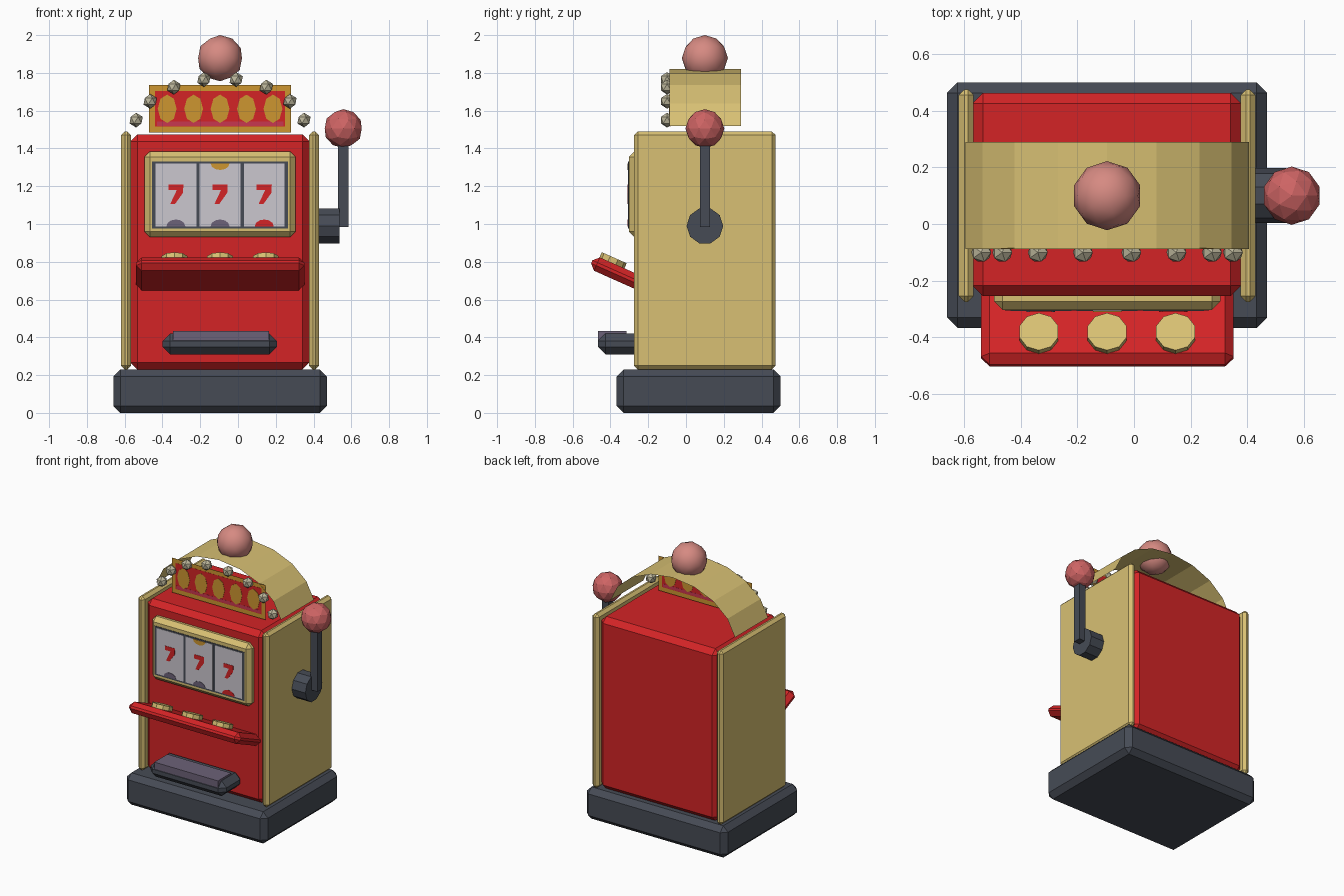
import bpy, bmesh, math
from mathutils import Matrix

if "Cube" in bpy.data.objects:
    bpy.data.objects.remove(bpy.data.objects["Cube"])

CX = -0.095  # cabinet centre line


def mat(name, r, g, b):
    m = bpy.data.materials.new(name)
    lin = lambda c: (c / 255 / 12.92) if c <= 10 else ((c / 255 + 0.055) / 1.055) ** 2.4
    m.diffuse_color = (lin(r), lin(g), lin(b), 1)
    m.use_nodes = True
    m.node_tree.nodes["Principled BSDF"].inputs["Base Color"].default_value = m.diffuse_color
    return m


RED = mat("red", 212, 36, 38)
GOLD = mat("gold", 216, 192, 115)
DARK = mat("dark_grey", 70, 75, 85)
PINK = mat("lever_pink", 206, 100, 100)
ROSE = mat("lamp_rose", 214, 138, 130)
CREAM = mat("bulb_cream", 188, 182, 155)
PURPLE = mat("tray_purple", 108, 98, 120)
ORANGE = mat("sign_orange", 205, 150, 48)
WHITE = mat("reel_white", 203, 199, 207)
CRIMSON = mat("sign_crimson", 200, 55, 80)


def finish(name, bm, material, matrix=None):
    if matrix:
        bm.transform(matrix)
    bmesh.ops.recalc_face_normals(bm, faces=bm.faces)
    me = bpy.data.meshes.new(name)
    bm.to_mesh(me)
    bm.free()
    me.materials.append(material)
    ob = bpy.data.objects.new(name, me)
    bpy.context.collection.objects.link(ob)
    return ob


def box(name, x, y, z, material, bevel=0.0, tilt=0.0):
    """Chamfered box from (min, max) ranges, tilted about its own x axis."""
    bm = bmesh.new()
    bmesh.ops.create_cube(bm, size=1)
    size = [b - a for a, b in (x, y, z)]
    bmesh.ops.scale(bm, vec=size, verts=bm.verts)
    if bevel:
        bmesh.ops.bevel(bm, geom=bm.edges[:], offset=bevel, segments=1,
                        affect='EDGES', profile=0.5)
    centre = [(a + b) / 2 for a, b in (x, y, z)]
    return finish(name, bm, material,
                  Matrix.Translation(centre) @ Matrix.Rotation(tilt, 4, 'X'))


def cylinder(name, centre, r, depth, sides, rot, material):
    bm = bmesh.new()
    bmesh.ops.create_cone(bm, cap_ends=True, segments=sides, radius1=r, radius2=r, depth=depth)
    return finish(name, bm, material, Matrix.Translation(centre) @ rot)


def ball(name, centre, r, subdiv, material):
    bm = bmesh.new()
    bmesh.ops.create_icosphere(bm, subdivisions=subdiv, radius=r)
    return finish(name, bm, material, Matrix.Translation(centre))


def plate(name, pts, y0, y1, material):
    """Thin flat plate with an (x, z) outline."""
    bm = bmesh.new()
    f = bm.faces.new([bm.verts.new((x, y0, z)) for x, z in pts])
    ext = bmesh.ops.extrude_face_region(bm, geom=[f])['geom']
    bmesh.ops.translate(bm, vec=(0, y1 - y0, 0),
                        verts=[v for v in ext if isinstance(v, bmesh.types.BMVert)])
    return finish(name, bm, material)


def arc(cx, cz, a, b, start, end, n):
    angles = [math.radians(start + (end - start) * i / n) for i in range(n + 1)]
    return [(cx + a * math.cos(t), cz + b * math.sin(t)) for t in angles]


# Cabinet: plinth, body, side panels
box("base", (-0.66, 0.47), (-0.367, 0.50), (0, 0.23), DARK, 0.037)
box("cabinet_body", (-0.57, 0.378), (-0.255, 0.463), (0.23, 1.475), RED, 0.037)
for side, s in (("left", -1), ("right", 1)):
    x = CX + s * 0.4975
    box(side + "_side_panel", (x - 0.0265, x + 0.0265), (-0.275, 0.475), (0.23, 1.49), GOLD, 0.02)

# Reel window: bevelled frame, dark screen, three reels with symbols
box("screen_frame", (-0.495, 0.305), (-0.303, -0.2), (0.93, 1.385), GOLD, 0.03)
box("screen", (-0.455, 0.265), (-0.306, -0.29), (0.977, 1.33), DARK)
for i, x in enumerate((-0.329, CX, 0.139)):
    tag = str(i + 1)
    box("reel_" + tag, (x - 0.108, x + 0.108), (-0.308, -0.30), (0.988, 1.32), WHITE)
    blade = [(x - 0.04, 1.21), (x + 0.04, 1.21), (x + 0.038, 1.165),
             (x - 0.005, 1.105), (x - 0.03, 1.105), (x + 0.005, 1.18), (x - 0.04, 1.18)]
    plate("reel_symbol_" + tag, blade, -0.310, -0.305, RED)
    plate("reel_lower_symbol_" + tag, arc(x, 0.988, 0.05, 0.036, 0, 180, 6),
          -0.310, -0.305, RED if i == 2 else PURPLE)
    if i == 1:
        plate("reel_upper_symbol", arc(x, 1.32, 0.05, 0.034, 180, 360, 6),
              -0.310, -0.305, ORANGE)

# Tilted button shelf and three buttons
TILT = math.radians(-24)
c, s = math.cos(TILT), math.sin(TILT)
fy, fz = -0.499, 0.80            # middle of the shelf's front face
sy, sz = fy + 0.17 * c, fz + 0.17 * s
box("button_shelf", (-0.54, 0.352), (sy - 0.17, sy + 0.17), (sz - 0.0385, sz + 0.0385),
    RED, 0.03, TILT)
along, up = 0.10, 0.05
for i, x in enumerate((-0.336, CX, 0.147)):
    cylinder("button_%d" % (i + 1),
             (x, fy + along * c - up * s, fz + along * s + up * c),
             0.072, 0.036, 10, Matrix.Rotation(TILT, 4, 'X'), GOLD)

# Coin tray
box("coin_tray", (-0.40, 0.207), (-0.467, -0.23), (0.31, 0.42), DARK, 0.04)
box("coin_tray_lining", (-0.345, 0.165), (-0.465, -0.315), (0.37, 0.433), PURPLE)

# Pull lever on the right side
cylinder("lever_hub", (0.475, 0.10, 0.99), 0.097, 0.125, 10,
         Matrix.Rotation(math.pi / 2, 4, 'Y'), DARK)
box("lever_rod", (0.53, 0.585), (0.073, 0.127), (0.985, 1.45), DARK)
ball("lever_knob", (0.557, 0.10, 1.505), 0.103, 2, PINK)

# Arched top: a thin open sheet
bm = bmesh.new()
rows = [(bm.verts.new((x, -0.088, z)), bm.verts.new((x, 0.29, z)))
        for x, z in arc(CX, 1.457, 0.508, 0.363, 10, 170, 8)]
for (a, b), (d, e) in zip(rows, rows[1:]):
    bm.faces.new((a, d, e, b))
finish("top_arch", bm, GOLD)

# Sign under the arch, the same on both faces
SY = -0.085
box("sign_border", (-0.47, 0.28), (SY - 0.001, SY + 0.001), (1.485, 1.735), ORANGE)
box("sign_panel", (-0.44, 0.25), (SY - 0.002, SY + 0.002), (1.517, 1.705), RED)
box("sign_stripe", (-0.43, 0.24), (SY - 0.003, SY + 0.003), (1.52, 1.543), CRIMSON)
for i in range(5):
    x = CX + (i - 2) * 0.14
    plate("sign_oval_%d" % (i + 1), arc(x, 1.61, 0.05, 0.075, 0, 315, 7),
          SY - 0.004, SY + 0.004, ORANGE)

# Bulbs along the arch
for i, (x, z) in enumerate(arc(CX, 1.473, 0.46, 0.297, 15, 165, 7)):
    ball("bulb_%d" % (i + 1), (x, -0.1, z), 0.039, 1, CREAM)

# Top lamp
lamp = ball("top_lamp", (CX, 0.10, 1.878), 0.122, 2, ROSE)
for p in lamp.data.polygons:
    p.use_smooth = True
